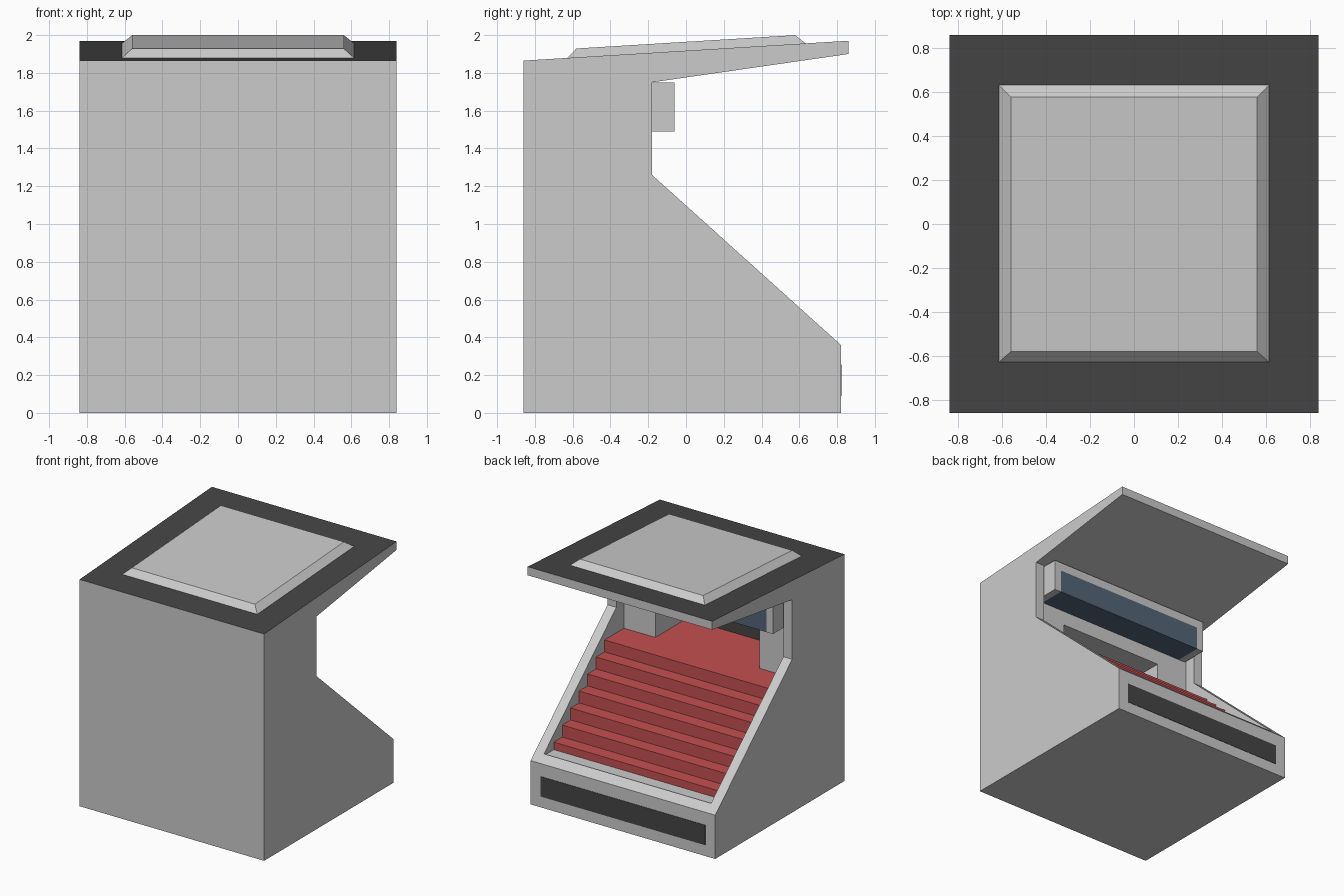
import bpy, bmesh

if "Cube" in bpy.data.objects:
    bpy.data.objects.remove(bpy.data.objects["Cube"])


def material(name, rgb):
    m = bpy.data.materials.new(name)
    m.diffuse_color = (*rgb, 1)
    m.use_nodes = True
    m.node_tree.nodes["Principled BSDF"].inputs["Base Color"].default_value = m.diffuse_color
    return m


BLACK = material("black_trim", (0.06, 0.06, 0.06))
RED = material("red_shelves", (0.56, 0.08, 0.08))
BLUE = material("blue_glass", (0.09, 0.13, 0.19))
GREY = material("mid_grey", (0.52, 0.52, 0.51))


def loft(name, ring_a, ring_b, mat=None):
    """Closed solid between two matching rings of points."""
    bm = bmesh.new()
    a = [bm.verts.new(p) for p in ring_a]
    b = [bm.verts.new(p) for p in ring_b]
    n = len(a)
    bm.faces.new(a)
    bm.faces.new(b[::-1])
    for i in range(n):
        j = (i + 1) % n
        bm.faces.new((a[j], a[i], b[i], b[j]))
    bmesh.ops.recalc_face_normals(bm, faces=bm.faces[:])
    me = bpy.data.meshes.new(name)
    bm.to_mesh(me)
    bm.free()
    ob = bpy.data.objects.new(name, me)
    bpy.context.collection.objects.link(ob)
    if mat:
        me.materials.append(mat)
    return ob


def extrude(name, profile, x0, x1, mat=None):
    """Extrude a (y, z) profile along x."""
    return loft(name, [(x0, y, z) for y, z in profile],
                [(x1, y, z) for y, z in profile], mat)


def box(name, x0, x1, y0, y1, z0, z1, mat=None):
    return extrude(name, [(y0, z0), (y1, z0), (y1, z1), (y0, z1)], x0, x1, mat)


def cut(target, cutter):
    mod = target.modifiers.new("cut", 'BOOLEAN')
    mod.operation = 'DIFFERENCE'
    mod.solver = 'EXACT'
    mod.object = cutter
    bpy.context.view_layer.objects.active = target
    bpy.ops.object.modifier_apply(modifier=mod.name)
    bpy.data.objects.remove(cutter, do_unlink=True)


# Cabinet body with canopy, hollowed from the sloped side
body = extrude("cabinet_body", [(-0.86, 0), (0.82, 0), (0.82, 0.36), (-0.18, 1.26),
                                (-0.18, 1.75), (0.86, 1.90), (0.86, 1.97), (-0.86, 1.865)],
               -0.84, 0.84)
cut(body, extrude("cavity", [(-0.28, 0.40), (0.76, 0.40), (0.76, 0.5), (0, 1.7),
                             (-0.18, 1.75), (-0.28, 1.736)], -0.76, 0.76))
# Deep opening in the inner wall
cut(body, box("opening", -0.475, 0.475, -0.69, -0.2, 1.0, 1.37))

# Black roof, grey ceiling in the opening
body.data.materials.clear()
body.data.materials.append(material("body_grey", (0.8, 0.8, 0.8)))
body.data.materials.append(BLACK)
body.data.materials.append(GREY)
for f in body.data.polygons:
    f.material_index = 0
    if f.normal.z > 0.9 and f.center.z > 1.8:
        f.material_index = 1
    elif f.normal.z < -0.9 and 1.3 < f.center.z < 1.4:
        f.material_index = 2

# Raised roof panel with sloping edges, following the roof pitch
def roof(y):
    return 1.9175 + 0.061 * y


def roof_ring(hx, y0, y1, lift):
    return [(x, y, roof(y) + lift) for x, y in
            ((-hx, y0), (hx, y0), (hx, y1), (-hx, y1))]


loft("roof_panel", roof_ring(0.617, -0.63, 0.635, -0.002),
     roof_ring(0.56, -0.58, 0.578, 0.047))

# Red stepped shelves
steps = [(-0.28, 0.40), (-0.28, 1.05)]
for k in range(7):
    y, z = -0.027 + 0.11 * k, 1.05 - 0.098 * k
    steps += [(y, z), (y, z - 0.098 if k < 6 else 0.40)]
extrude("stepped_shelves", steps, -0.76, 0.76, RED)
box("rear_shelf", -0.475, 0.475, -0.69, -0.28, 1.0, 1.05, RED)

# Black panels: back of the opening and lower grille
box("opening_back_panel", -0.475, 0.475, -0.69, -0.685, 1.05, 1.37, BLACK)
box("lower_grille", -0.75, 0.75, 0.80, 0.823, 0.09, 0.255, BLACK)

# Display housing under the canopy
box("display_top_rail", -0.75, 0.75, -0.28, -0.06, 1.68, 1.75, GREY)
for side, s in (("left", -1), ("right", 1)):
    box("display_end_" + side, min(s * 0.69, s * 0.75), max(s * 0.69, s * 0.75),
        -0.28, -0.06, 1.49, 1.68, GREY)
box("display_glass", -0.69, 0.69, -0.28, -0.06, 1.49, 1.68, BLUE)
